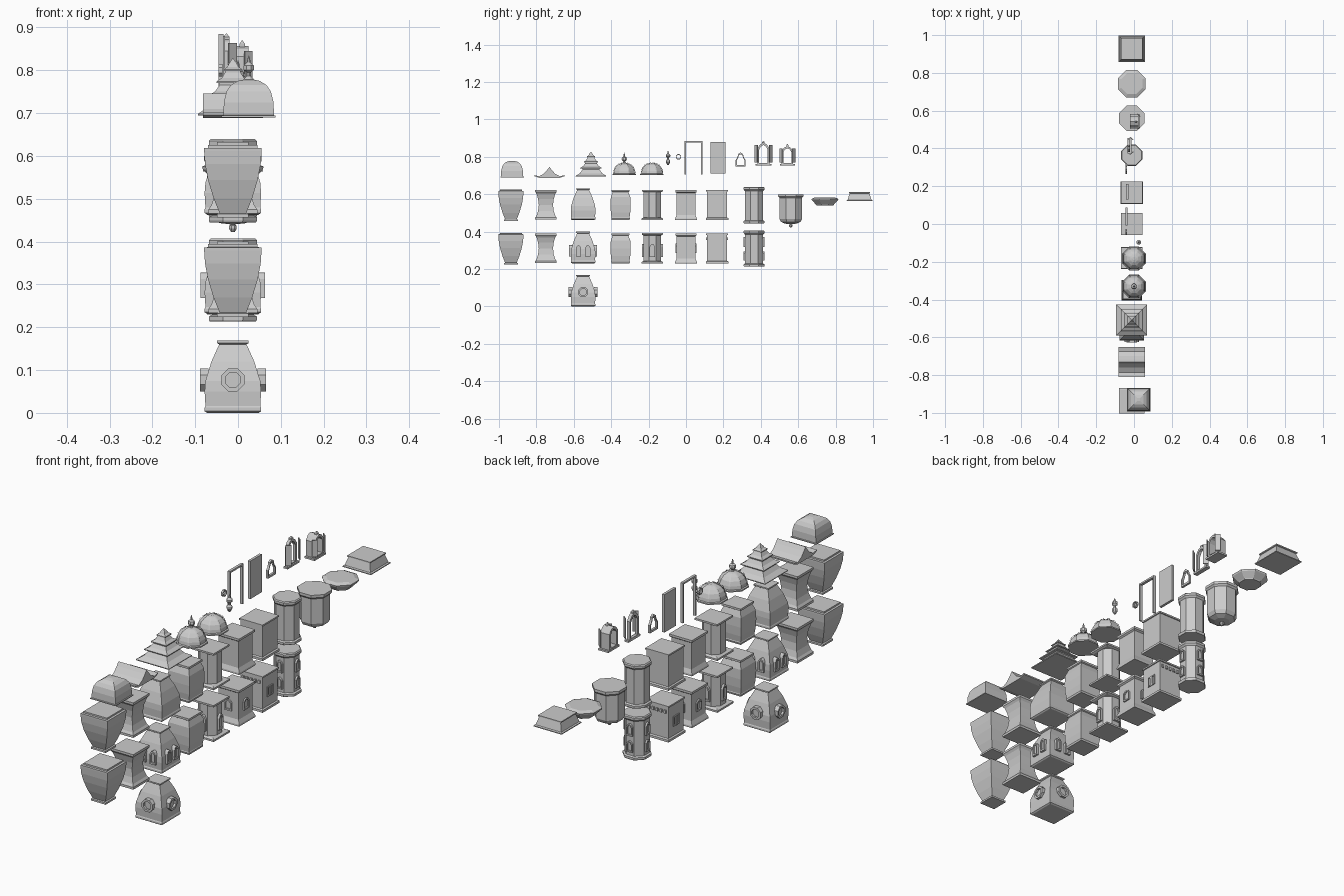
import bpy, bmesh, math
from mathutils import Matrix, Vector

if "Cube" in bpy.data.objects:
    bpy.data.objects.remove(bpy.data.objects["Cube"])

CX = -0.012  # shared centre line of the kit


def finish(bm, name):
    bmesh.ops.recalc_face_normals(bm, faces=bm.faces)
    me = bpy.data.meshes.new(name)
    bm.to_mesh(me)
    bm.free()
    ob = bpy.data.objects.new(name, me)
    bpy.context.collection.objects.link(ob)
    return ob


def add_loft(bm, profile, n, x, y, z0=0.0):
    """Stack n-sided rings; profile = (half width across flats, z)."""
    rings = []
    for half, z in profile:
        r = max(half, 0.0005) / math.cos(math.pi / n)
        rings.append([bm.verts.new((x + r * math.cos(math.pi / n + 2 * math.pi * i / n),
                                    y + r * math.sin(math.pi / n + 2 * math.pi * i / n),
                                    z0 + z)) for i in range(n)])
    for a, b in zip(rings, rings[1:]):
        for i in range(n):
            j = (i + 1) % n
            bm.faces.new((a[i], a[j], b[j], b[i]))
    bm.faces.new(rings[0][::-1])
    bm.faces.new(rings[-1])


def loft(name, profile, n, y, z0=0.0, x=CX):
    bm = bmesh.new()
    add_loft(bm, profile, n, x, y, z0)
    return finish(bm, name)


def box(name, center, size):
    bm = bmesh.new()
    bmesh.ops.create_cube(bm, size=1, matrix=Matrix.Translation(center) @ Matrix.Diagonal((*size, 1)))
    return finish(bm, name)


def arch(w, h):
    return [(-w / 2, -h / 2), (w / 2, -h / 2), (w / 2, h * .25), (w * .27, h * .43), (0, h / 2),
            (-w * .27, h * .43), (-w / 2, h * .25)]


def rect(w, h):
    return [(-w / 2, -h / 2), (w / 2, -h / 2), (w / 2, h / 2), (-w / 2, h / 2)]


def octo(r, n=8):
    return [(r * math.cos((i + .5) * 2 * math.pi / n), r * math.sin((i + .5) * 2 * math.pi / n)) for i in range(n)]


def frame(name, loc, angle, outer, inner, depth, pane=None):
    """Ring facing +x turned by angle; loc is the outer plane centre."""
    bm = bmesh.new()
    m = Matrix.Translation(loc) @ Matrix.Rotation(angle, 4, 'Z')

    def ring(pts, x):
        return [bm.verts.new(m @ Vector((x, a, b))) for a, b in pts]
    loops = [ring(outer, 0), ring(inner, 0), ring(inner, -depth), ring(outer, -depth)]
    n = len(outer)
    for k in range(4):
        a, b = loops[k], loops[(k + 1) % 4]
        for i in range(n):
            j = (i + 1) % n
            bm.faces.new((a[i], a[j], b[j], b[i]))
    if pane is not None:
        bm.faces.new(ring(inner, -pane))
    return finish(bm, name)


def on_walls(name, y, z, dist, outer, inner, sides=4, shift=0.0, depth=.02, pane=.006):
    for k in range(4):
        if sides == 2 and k % 2:
            continue
        a = k * math.pi / 2
        p = Matrix.Rotation(a, 3, 'Z') @ Vector((dist, shift, 0))
        frame(f"{name}_{k}", (CX + p.x, y + p.y, z), a, outer, inner, depth, pane)


# Storey profiles: name, y, base offset, sides, (half width, z)
vase = [(.037, 0), (.037, .008), (.031, .01), (.045, .045), (.058, .088), (.065, .125), (.067, .155),
        (.067, .162), (.058, .163), (.058, .17)]
waist = [(.057, 0), (.057, .01), (.05, .02), (.042, .045), (.038, .078), (.042, .11), (.05, .137),
         (.057, .147), (.057, .157)]
bottle = [(.06, 0), (.066, .004), (.066, .012), (.064, .016), (.066, .05), (.064, .075), (.05, .12),
          (.032, .16), (.037, .163), (.037, .169)]
barrel = [(.048, 0), (.05, .008), (.048, .012), (.052, .04), (.054, .08), (.052, .122), (.042, .148),
          (.047, .151), (.047, .16)]
flared = [(.058, 0), (.058, .008), (.05, .026), (.05, .145), (.057, .15), (.057, .16)]
block = [(.06, 0), (.06, .01), (.054, .014), (.054, .152), (.058, .153), (.058, .16)]
tower = [(.054, 0), (.056, .004), (.056, .012), (.049, .016), (.049, .172), (.056, .18), (.056, .19), (.052, .194)]
storeys = [("vase_storey", -.936, .456, 4, vase), ("waisted_storey", -.749, .465, 4, waist),
           ("bottle_storey", -.55, .463, 4, bottle), ("barrel_storey", -.35, .463, 4, barrel),
           ("flared_storey", 0, .462, 4, flared), ("block_storey", .166, .462, 4, block),
           ("tower_storey", .364, .445, 8, tower)]
for name, y, z, n, prof in storeys:
    loft(name + "_plain", prof, n, y, z)
    loft(name + "_detailed", prof, n, y, z - .232)
loft("bottle_storey_round_windows", bottle, 4, -.55, 0)

# Octagonal storey with square plates
for z, tag in ((.462, "plain"), (.23, "detailed")):
    loft("octagon_storey_" + tag, [(.046, .008), (.046, .155)], 8, -.18, z)
    loft("octagon_base_" + tag, [(.058, 0), (.058, .008), (.048, .013)], 4, -.18, z)
    loft("octagon_cap_" + tag, [(.048, .15), (.056, .154), (.056, .162)], 4, -.18, z)

# Windows on the storeys
on_walls("round_window", -.55, .077, .077, octo(.029), octo(.019), pane=.01)
for s in (-.025, .025):
    on_walls(f"bottle_window_{'l' if s < 0 else 'r'}", -.55, .298, .075,
             arch(.028, .06), arch(.017, .044), shift=s)
on_walls("octagon_window", -.18, .30, .056, arch(.03, .07), arch(.019, .053))
on_walls("flared_window", 0, .312, .056, arch(.036, .05), arch(.024, .036))
for s in (-.011, .011):
    on_walls(f"block_window_{'l' if s < 0 else 'r'}", .166, .308, .058,
             rect(.02, .045), rect(.012, .034), sides=2, shift=s)
for side in (-1, 1):
    for i in range(5):
        box("small_dentil", (CX + (i - 2) * .02, .166 + side * .055, .362), (.01, .008, .014))
for z, h in ((.27, .05), (.345, .055)):
    on_walls("tower_window", .364, z, .057, arch(.028, h), arch(.018, h * .75))

# Hanging turret, corbel and mansard roof base
loft("hanging_turret", [(.004, .422), (.009, .43), (.009, .437), (.004, .44), (.03, .443), (.052, .452), (.06, .468),
                        (.06, .58), (.067, .588), (.067, .60)], 8, .56)
loft("octagon_corbel", [(.045, .54), (.048, .545), (.07, .568), (.072, .575), (.056, .582)], 8, .743)
loft("mansard_roof", [(.07, .563), (.07, .567), (.064, .57), (.053, .605), (.057, .607), (.057, .612)], 4, .928)

# Square dome roof
loft("square_dome", [(.063, .69), (.063, .694), (.059, .695), (.058, .725), (.052, .75), (.042, .765), (.026, .775),
                     (.008, .779)], 4, -.93, x=.025)

# Gable roof with swept eaves: curved sheet along y, extruded in x
sweep = [(-.08, .702), (-.055, .696), (-.03, .71), (-.012, .73), (0, .746), (.012, .73), (.03, .71), (.055, .696),
         (.08, .702)]
under = [(.08, .696), (.055, .688), (-.055, .688), (-.08, .696)]
bm = bmesh.new()
ends = [[bm.verts.new((CX + s * .07, -.73 + a, b)) for a, b in sweep + under] for s in (-1, 1)]
n = len(ends[0])
for e in ends:
    bm.faces.new(e)
for i in range(n):
    j = (i + 1) % n
    bm.faces.new((ends[0][i], ends[0][j], ends[1][j], ends[1][i]))
finish(bm, "swept_gable_roof")

# Tiered pagoda roof
tiers = [(.081, .694), (.082, .698), (.06, .712), (.045, .732), (.045, .737), (.057, .737), (.058, .741), (.042, .75),
         (.031, .765), (.031, .77), (.038, .77), (.038, .774), (.026, .782), (.018, .795), (.018, .798),
         (.022, .798), (.022, .802), (.013, .808), (.009, .816), (0, .828)]
loft("tiered_roof", tiers, 4, -.508)

# Octagonal domes
dome = [(.063, .702), (.063, .708), (.057, .71), (.055, .724), (.048, .742), (.036, .756), (.02, .765), (.008, .768)]
spire = [(.008, 0), (.006, .006), (.004, .01), (.012, .016), (.014, .024), (.012, .032), (.004, .037), (.003, .05),
         (0, .058)]
for y in (-.33, -.182):
    loft("octagon_dome", dome, 8, y, x=0)
    bm = bmesh.new()
    for i in range(8):  # raised ribs along the dome edges
        a = math.pi / 8 + i * math.pi / 4
        d, t = Vector((math.cos(a), math.sin(a), 0)), Vector((-math.sin(a), math.cos(a), 0)) * .003
        pts = [d * (h * 1.085 + .002) + Vector((0, y, z + .002)) for h, z in dome[2:]]
        for p, q in zip(pts, pts[1:]):
            bm.faces.new([bm.verts.new(v) for v in (p - t, p + t, q + t, q - t)])
    finish(bm, "dome_ribs")
loft("dome_spire", spire, 8, -.33, .765, x=0)

# Loose finial
loft("finial", [(.004, .756), (.008, .764), (.012, .772), (.011, .78), (.005, .787), (.005, .795), (.012, .801),
                (.012, .811), (.005, .818), (.003, .826), (0, .834)], 8, -.096, x=.025)

# Loose frames and panel
frame("ring_frame", (-.036, -.04, .80), 0, octo(.0155), octo(.0105), .01)
door_o = [(-.048, -.09), (-.048, .09), (.048, .09), (.048, -.09), (.04, -.09), (.04, .082), (-.04, .082), (-.04, -.09)]
bm = bmesh.new()
sides = [[bm.verts.new((x, .04 + a, .795 + b)) for a, b in door_o] for x in (-.046, -.034)]
for s in sides:
    bm.faces.new(s)
for i in range(8):
    j = (i + 1) % 8
    bm.faces.new((sides[0][i], sides[0][j], sides[1][j], sides[1][i]))
finish(bm, "door_frame")
box("door_panel", (-.036, .171, .795), (.012, .082, .17))


def keyhole(s):
    return [(-.027 * s, -.037 * s), (.027 * s, -.037 * s), (.027 * s, -.002), (.017 * s, .012), (.013 * s, .03 * s),
            (0, .039 * s), (-.013 * s, .03 * s), (-.017 * s, .012), (-.027 * s, -.002)]


frame("keyhole_frame", (-.036, .292, .785), 0, keyhole(1), keyhole(.74), .01)

# Arched window with open shutters
frame("shuttered_window", (-.02, .414, .815), 0, arch(.066, .12), arch(.046, .096), .014)
box("window_sill", (-.024, .414, .759), (.02, .084, .008))
loft("window_top_knob", [(.007, .872), (.007, .878), (0, .886)], 4, .414, x=-.027)
for s in (-1, 1):
    sh = box("window_shutter", (0, 0, 0), (.004, .024, .092))
    sh.location = (-.013, .414 + s * .039, .817)
    sh.rotation_euler[2] = s * .9

# Boxed window bay
frame("bay_window", (.024, .542, .807), 0, arch(.062, .1), arch(.042, .078), .045)
box("bay_sill", (.003, .542, .758), (.05, .08, .008))
loft("bay_top_knob", [(.006, .854), (.006, .862), (0, .87)], 4, .542, x=.01)
for s in (-1, 1):
    sh = box("bay_shutter", (0, 0, 0), (.004, .022, .076))
    sh.location = (.024, .542 + s * .034, .807)
    sh.rotation_euler[2] = s * .9
